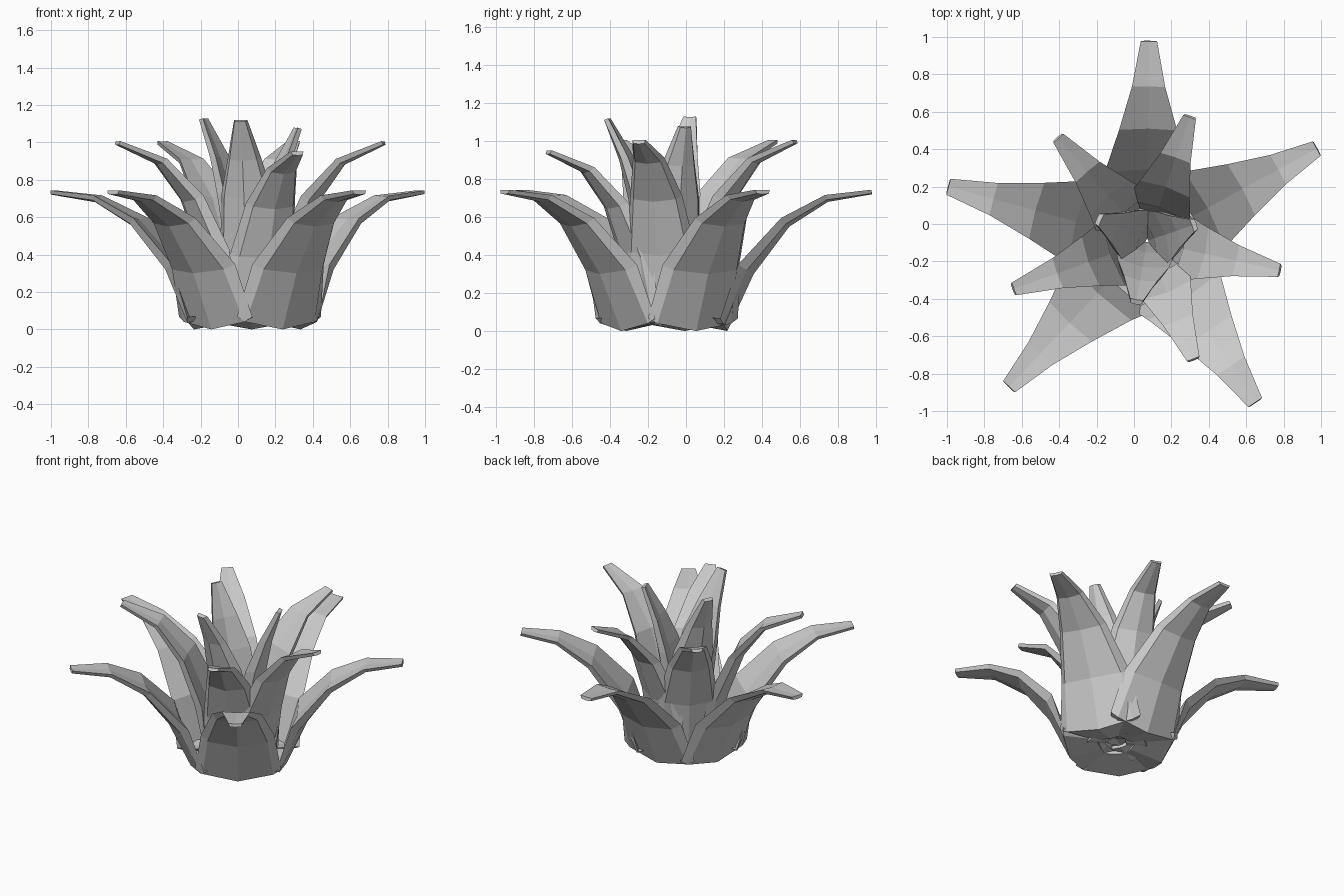
import bpy, bmesh, math
from mathutils import Vector

if "Cube" in bpy.data.objects:
    bpy.data.objects.remove(bpy.data.objects["Cube"])

CENTRE = Vector((0.07, -0.09, 0.0))

leaf_mat = bpy.data.materials.new("leaf_grey")
leaf_mat.diffuse_color = (0.6, 0.6, 0.6, 1.0)
leaf_mat.use_nodes = True
leaf_mat.node_tree.nodes["Principled BSDF"].inputs["Base Color"].default_value = leaf_mat.diffuse_color

# Each tier: rings of (radius, height, width, fold, thickness) along the leaf keel,
# starting with the base curled under the plant, then the (x, y, z) tip of every leaf
TIERS = {
    "outer_leaf": (
        [(0.10, 0.04, 0.24, 0.01, 0.03), (0.31, 0.00, 0.54, 0.045, 0.03),
         (0.45, 0.30, 0.46, 0.04, 0.055), (0.64, 0.55, 0.31, 0.022, 0.04),
         (0.845, 0.68, 0.178, 0.012, 0.027), (1.08, 0.72, 0.088, 0.004, 0.02)],
        [(0.08, 0.98, 0.72), (0.98, 0.405, 0.72), (0.65, -0.957, 0.72),
         (-0.67, -0.872, 0.72), (-0.995, 0.20, 0.72)]),
    "middle_leaf": (
        [(0.06, 0.06, 0.18, 0.01, 0.03), (0.19, 0.03, 0.40, 0.05, 0.03),
         (0.27, 0.40, 0.37, 0.04, 0.055), (0.37, 0.68, 0.28, 0.03, 0.045),
         (0.51, 0.88, 0.17, 0.012, 0.03), (0.73, 0.985, 0.072, 0.004, 0.02)],
        [(0.785, -0.25, 0.985), (-0.65, -0.35, 0.985), (0.32, -0.73, 0.93),
         (-0.41, 0.465, 0.985), (0.30, 0.58, 0.985)]),
    "inner_leaf": (
        [(0.06, 0.08, 0.28, 0.03, 0.04), (0.15, 0.40, 0.32, 0.05, 0.07),
         (0.21, 0.70, 0.28, 0.045, 0.055), (0.255, 0.90, 0.18, 0.025, 0.04),
         (0.33, 1.11, 0.072, 0.004, 0.025)],
        [(-0.20, 0.03, 1.12), (0.01, -0.43, 1.11), (0.335, 0.0, 1.07)]),
}


def make_leaf(name, rings, tip):
    """Curved, tapering blade: folded outer face, wider inner face, bevelled edges."""
    d = Vector((tip[0], tip[1], 0)) - CENTRE
    reach = d.length
    out = d.normalized()
    side = Vector((-out.y, out.x, 0))
    up = Vector((0, 0, 1))
    # Stretch the keel so that it ends at this leaf's tip
    r0, r1, z1 = rings[0][0], rings[-1][0], rings[-1][1]
    keel = [CENTRE + out * (r0 + (r - r0) * (reach - r0) / (r1 - r0)) + up * (z * tip[2] / z1)
            for r, z, *_ in rings]
    bm = bmesh.new()
    loops = []
    for i, (_, _, w, fold, thick) in enumerate(rings):
        # Average direction of the neighbouring keel segments
        segs = [(keel[j + 1] - keel[j]).normalized()
                for j in (i - 1, i) if 0 <= j < len(keel) - 1]
        t = sum(segs, Vector()).normalized()
        n = t.cross(side)
        if n.z < 0:                 # inner side faces up and towards the axis
            n = -n
        h, e = w / 2, w / 2 * 0.82
        section = [(-e, fold), (0, 0), (e, fold),
                   (h, fold + thick), (0, thick + fold * 0.5), (-h, fold + thick)]
        loops.append([bm.verts.new(keel[i] + side * a + n * b) for a, b in section])
    for a, b in zip(loops, loops[1:]):
        for k in range(6):
            m = (k + 1) % 6
            bm.faces.new((a[k], a[m], b[m], b[k]))
    # End caps as two quads each
    for lp in (loops[0], loops[-1]):
        bm.faces.new((lp[0], lp[1], lp[4], lp[5]))
        bm.faces.new((lp[1], lp[2], lp[3], lp[4]))
    bmesh.ops.recalc_face_normals(bm, faces=bm.faces)
    mesh = bpy.data.meshes.new(name)
    bm.to_mesh(mesh)
    bm.free()
    mesh.materials.append(leaf_mat)
    bpy.context.collection.objects.link(bpy.data.objects.new(name, mesh))


for tier, (rings, tips) in TIERS.items():
    for i, tip in enumerate(tips):
        make_leaf(f"{tier}_{i + 1}", rings, tip)
